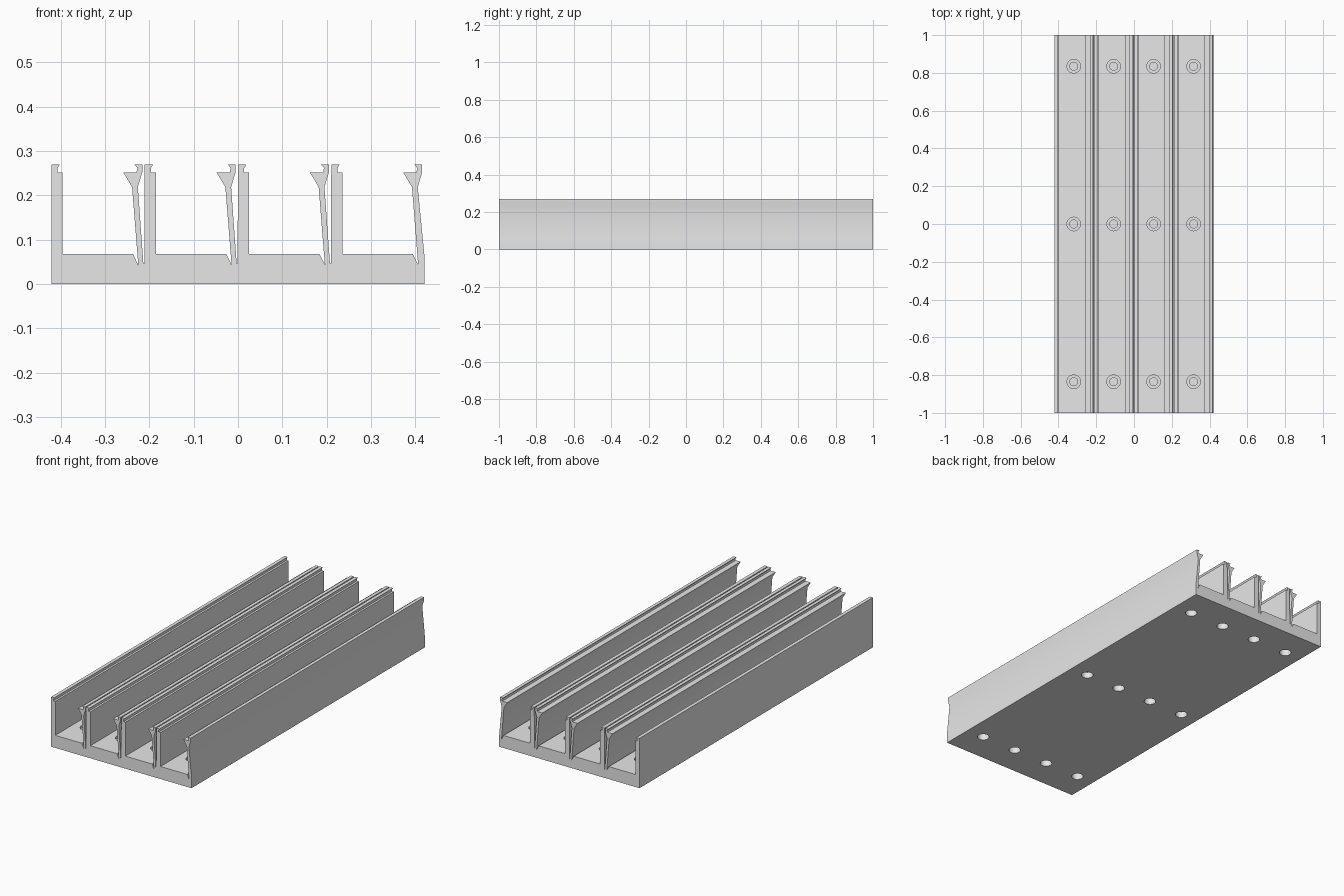
import bpy
import bmesh
import math

old = bpy.data.objects.get("Cube")
if old:
    bpy.data.objects.remove(old, do_unlink=True)

PITCH = 0.2105
HALF_X = 0.421
FLOOR = 0.068
BAYS = 4

grey = bpy.data.materials.new("light grey")
grey.use_nodes = True
grey.diffuse_color = (0.8, 0.8, 0.8, 1)
grey.node_tree.nodes["Principled BSDF"].inputs["Base Color"].default_value = (0.8, 0.8, 0.8, 1)

# One bay, measured from its left edge: rigid wall, floor, then sprung clip
WALL = [(0, 0.27), (0.019, 0.27), (0.014, 0.262), (0.014, 0.252),
        (0.025, 0.252), (0.025, FLOOR)]
CLIP = [(0.184, FLOOR), (0.196, 0.043), (0.182, 0.219), (0.162, 0.252),
        (0.192, 0.252), (0.194, 0.262), (0.187, 0.27), (0.205, 0.27),
        (0.205, 0.252), (0.195, 0.219)]
SLOT = [(0.2075, 0.046), (0.2095, 0.046)]


def section():
    """Closed outline of the whole extrusion in x and z."""
    points = [(-HALF_X, 0)]
    for bay in range(BAYS):
        last = bay == BAYS - 1
        outline = WALL + CLIP + ([] if last else SLOT)
        points += [(-HALF_X + bay * PITCH + x, z) for x, z in outline]
    return points + [(HALF_X, 0.06), (HALF_X, 0)]


def finish(name, bm):
    bmesh.ops.recalc_face_normals(bm, faces=bm.faces[:])
    mesh = bpy.data.meshes.new(name)
    bm.to_mesh(mesh)
    bm.free()
    mesh.materials.append(grey)
    ob = bpy.data.objects.new(name, mesh)
    bpy.context.collection.objects.link(ob)
    return ob


# Extruded channel tray
bm = bmesh.new()
face = bm.faces.new([bm.verts.new((x, -1, z)) for x, z in section()])
grown = bmesh.ops.extrude_face_region(bm, geom=[face])
bmesh.ops.translate(bm, vec=(0, 2, 0),
                    verts=[g for g in grown["geom"] if isinstance(g, bmesh.types.BMVert)])
tray = finish("channel_tray", bm)


def turned_cutter(bm, x, y, profile, sides=32):
    """Closed stepped plug made by stacking rings of (radius, height)."""
    rings = []
    for r, z in profile:
        rings.append([bm.verts.new((x + r * math.cos(math.tau * i / sides),
                                    y + r * math.sin(math.tau * i / sides), z))
                      for i in range(sides)])
    for a, b in zip(rings, rings[1:]):
        for i in range(sides):
            j = (i + 1) % sides
            bm.faces.new((a[i], a[j], b[j], b[i]))
    bm.faces.new(rings[0])
    bm.faces.new(rings[-1])


# Stepped screw recesses above and round recesses below
bm = bmesh.new()
for bay in range(BAYS):
    for y in (-0.835, 0, 0.835):
        x = -0.319 + bay * 0.2115
        turned_cutter(bm, x, y, [(0.021, 0.042), (0.021, 0.055), (0.036, 0.055), (0.036, 0.1)])
        turned_cutter(bm, x, y, [(0.03, -0.05), (0.03, 0.034)])
cutter = finish("recess_cutter", bm)
cutter.hide_render = True
cutter.hide_viewport = True

cut = tray.modifiers.new("recesses", "BOOLEAN")
cut.operation = "DIFFERENCE"
cut.solver = "EXACT"
cut.object = cutter

bpy.context.view_layer.update()
bpy.ops.object.select_all(action="DESELECT")
bpy.context.view_layer.objects.active = tray
tray.select_set(True)
bpy.ops.object.modifier_apply(modifier=cut.name)
bpy.data.objects.remove(cutter, do_unlink=True)
bpy.ops.object.shade_smooth_by_angle(angle=math.radians(30))
